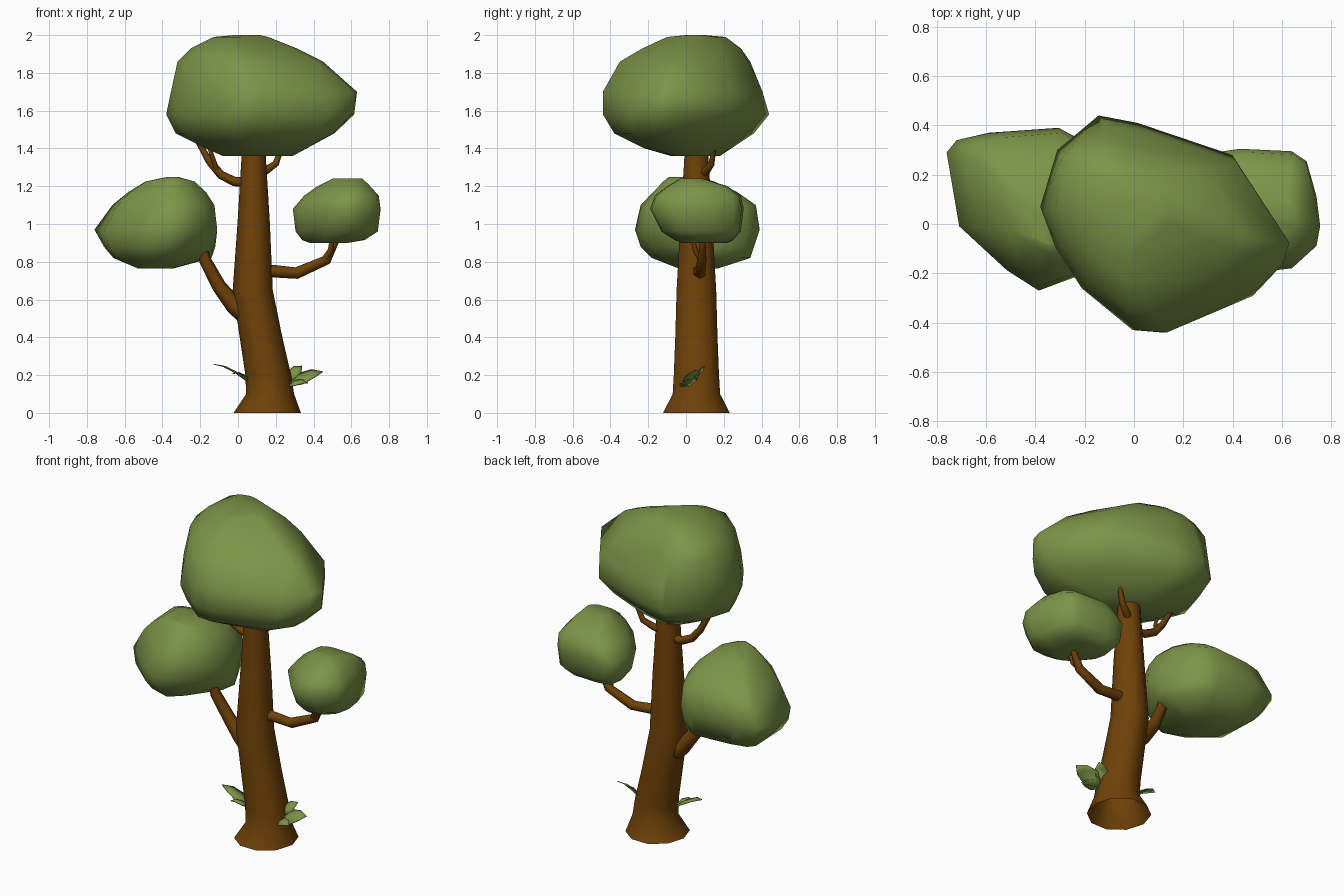
import bpy, bmesh, math
from mathutils import Vector, Matrix

if "Cube" in bpy.data.objects:
    bpy.data.objects.remove(bpy.data.objects["Cube"])


def material(name, rgb):
    m = bpy.data.materials.new(name)
    m.diffuse_color = (*rgb, 1)
    m.use_nodes = True
    m.node_tree.nodes["Principled BSDF"].inputs["Base Color"].default_value = m.diffuse_color
    return m


BARK = material("bark brown", (0.160, 0.054, 0.0025))
GREEN = material("leaf green", (0.205, 0.296, 0.065))


def finish(name, bm, mat, angle=None):
    mesh = bpy.data.meshes.new(name)
    bm.normal_update()
    bm.to_mesh(mesh)
    bm.free()
    mesh.materials.append(mat)
    ob = bpy.data.objects.new(name, mesh)
    bpy.context.collection.objects.link(ob)
    for p in mesh.polygons:
        p.use_smooth = True
    if angle:
        bpy.ops.object.select_all(action='DESELECT')
        ob.select_set(True)
        bpy.context.view_layer.objects.active = ob
        bpy.ops.object.shade_smooth_by_angle(angle=math.radians(angle))
    return ob


def loft(bm, rings, open_start=False):
    """Skin a list of equal-length point rings and cap the ends."""
    vs = [[bm.verts.new(p) for p in r] for r in rings]
    n = len(vs[0])
    faces = []
    for a, b in zip(vs, vs[1:]):
        for i in range(n):
            j = (i + 1) % n
            faces.append(bm.faces.new((a[i], a[j], b[j], b[i])))
    start = bm.faces.new(vs[0][::-1])
    faces += [start, bm.faces.new(vs[-1])]
    bmesh.ops.recalc_face_normals(bm, faces=faces)
    if open_start:
        bmesh.ops.delete(bm, geom=[start], context='FACES_ONLY')


def tube(bm, path, radii, sides=6):
    """Tapered limb along a path."""
    pts = [Vector(p) for p in path]
    rings = []
    for i, (p, r) in enumerate(zip(pts, radii)):
        t = (pts[min(i + 1, len(pts) - 1)] - pts[max(i - 1, 0)]).normalized()
        u = t.cross(Vector((0, 1, 0))).normalized()
        v = t.cross(u)
        rings.append([p + r * (math.cos(a) * u + math.sin(a) * v)
                      for a in (math.tau * k / sides for k in range(sides))])
    loft(bm, rings)


def crown(name, outline, levels, low={}, high={}):
    """Foliage blob: a plan outline fitted to a box (z, x0, x1, y0, y1) per level.
    low / high shift single outline points towards the bottom / top."""
    z0, z1 = levels[0][0], levels[-1][0]
    rings = []
    for z, x0, x1, y0, y1 in levels:
        s = 2 * (z - z0) / (z1 - z0) - 1
        shift = high if s > 0 else low
        pts = [(x + abs(s) * shift.get(i, (0, 0))[0], y + abs(s) * shift.get(i, (0, 0))[1])
               for i, (x, y) in enumerate(outline)]
        xs, ys = zip(*pts)
        ax, bx, ay, by = min(xs), max(xs), min(ys), max(ys)
        rings.append([(x0 + (x - ax) / (bx - ax) * (x1 - x0),
                       y0 + (y - ay) / (by - ay) * (y1 - y0), z) for x, y in pts])
    # the foliage is convex, so wrap the levels in a hull
    bm = bmesh.new()
    verts = [bm.verts.new(p) for r in rings for p in r]
    bmesh.ops.convex_hull(bm, input=verts)
    bmesh.ops.delete(bm, geom=[v for v in bm.verts if not v.link_faces], context='VERTS')
    bmesh.ops.recalc_face_normals(bm, faces=bm.faces[:])
    finish(name, bm, GREEN)


# Trunk: flared foot, open below, leaning and tapering upwards (z, centre x, radius)
bm = bmesh.new()
loft(bm, [[(cx + r * math.cos(math.tau * k / 10), 0.055 + 1.04 * r * math.sin(math.tau * k / 10), z)
           for k in range(10)]
          for z, cx, r in [(0, 0.155, 0.178), (0.10, 0.17, 0.127), (0.2, 0.16, 0.121),
                           (0.4, 0.122, 0.113), (0.65, 0.078, 0.106), (1.0, 0.083, 0.086),
                           (1.36, 0.083, 0.064), (1.45, 0.083, 0.06)]], open_start=True)
finish("trunk", bm, BARK, 50)

# Branches: each is a list of limbs (path, radii)
branches = {
    "lower_left_branch": [
        ([(0.05, .06, .52), (-.02, .06, .57), (-.10, .055, .67), (-.175, .03, .81), (-.19, .02, .88)],
         [.06, .048, .038, .032, .026])],
    "lower_right_branch": [
        ([(.10, .06, .75), (.19, .07, .75), (.31, .075, .74), (.47, .085, .81), (.53, .09, .93)],
         [.036, .033, .031, .026, .014]),
        ([(.45, .085, .80), (.49, .05, .86), (.50, .03, .94)], [.018, .015, .011])],
    "upper_left_branch": [
        ([(.06, .06, 1.22), (-.02, .065, 1.225), (-.09, .07, 1.26), (-.15, .07, 1.33), (-.22, .07, 1.45)],
         [.028, .025, .023, .020, .013]),
        ([(-.11, .07, 1.28), (-.13, .03, 1.34), (-.16, .02, 1.43)], [.015, .012, .009])],
    "upper_right_branch": [
        ([(.09, .07, 1.25), (.15, .11, 1.285), (.20, .135, 1.32), (.23, .15, 1.40)],
         [.024, .021, .018, .012])],
}
for name, limbs in branches.items():
    bm = bmesh.new()
    for path, radii in limbs:
        tube(bm, path, radii)
    finish(name, bm, BARK, 65)

# Foliage crowns
crown("top_crown",
      [(-.14, .44), (.02, .41), (.41, .28), (.54, .07), (.63, -.06), (.61, -.14), (.47, -.26),
       (.12, -.44), (0, -.43), (-.21, -.26), (-.32, -.09), (-.38, .07), (-.31, .30)],
      [(1.36, -.08, .29, -.08, .18), (1.40, -.17, .35, -.22, .24), (1.48, -.33, .51, -.38, .36),
       (1.58, -.38, .615, -.44, .44), (1.70, -.355, .63, -.44, .405), (1.86, -.32, .45, -.35, .34),
       (1.93, -.25, .31, -.23, .29), (1.99, -.13, .16, -.10, .21), (2.0, -.02, .12, 0, .1)],
      low={5: (.02, -.08), 6: (.08, -.10)},
      high={5: (-.05, 0), 6: (-.05, .02), 12: (-.05, .10)})
crown("left_crown",
      [(-.76, .29), (-.72, .34), (-.59, .37), (-.31, .39), (-.20, .33), (-.12, .17), (-.11, -.03),
       (-.22, -.22), (-.39, -.27), (-.51, -.18), (-.70, 0)],
      [(.765, -.53, -.34, -.04, .17), (.82, -.66, -.14, -.18, .34), (.88, -.71, -.12, -.24, .36),
       (.97, -.76, -.11, -.27, .39), (1.10, -.665, -.125, -.24, .37), (1.17, -.58, -.17, -.17, .27),
       (1.225, -.49, -.23, -.12, .15), (1.25, -.37, -.32, -.09, .06)],
      low={6: (-.04, .10), 7: (-.10, .05), 9: (-.05, -.05), 10: (-.06, -.06)},
      high={9: (-.04, -.03), 10: (-.06, -.06)})
crown("right_crown",
      [(.305, .27), (.36, .30), (.43, .31), (.64, .30), (.70, .26), (.74, .12), (.755, 0), (.74, -.08),
       (.64, -.17), (.55, -.18), (.45, -.12), (.31, .05), (.29, .15)],
      [(.90, .38, .58, -.02, .22), (.915, .34, .67, -.06, .25), (.96, .305, .74, -.13, .29),
       (1.08, .29, .755, -.19, .305), (1.15, .35, .745, -.165, .29), (1.20, .42, .70, -.10, .22),
       (1.24, .50, .66, -.03, .09)])


# Leaf sprouts at the foot: thin arched leaves (base, tip, width, roll)
def leaf(bm, base, tip, width, roll):
    a, b = Vector(base), Vector(tip)
    side = (b - a).cross(Vector((0, 0, 1))).normalized()
    side = Matrix.Rotation(roll, 3, b - a) @ side
    up = side.cross(b - a).normalized()
    mid = [bm.verts.new(a.lerp(b, t) + up * 0.02) for t in (0.35, 0.7)]
    ends = bm.verts.new(a), bm.verts.new(b)
    for s in (-1, 1):
        rim = [bm.verts.new(a.lerp(b, t) + side * s * w * width + up * 0.014)
               for t, w in ((0.4, 0.5), (0.75, 0.36))]
        for f in ((ends[0], rim[0], mid[0]), (mid[0], rim[0], rim[1], mid[1]),
                  (mid[1], rim[1], ends[1])):
            bm.faces.new(f if s > 0 else f[::-1])


sprouts = {
    "left_sprout": [((.06, .04, .16), (-.13, .03, .26), .10, 0), ((.06, .02, .17), (-.03, -.03, .21), .06, 0)],
    "right_sprout": [((.26, .03, .14), (.45, .03, .22), .11, .6), ((.26, .06, .16), (.34, .10, .25), .08, .6),
                     ((.26, .02, .14), (.37, -.02, .16), .07, .5)],
}
for name, leaves in sprouts.items():
    bm = bmesh.new()
    for args in leaves:
        leaf(bm, *args)
    ob = finish(name, bm, GREEN)
    solid = ob.modifiers.new("thickness", 'SOLIDIFY')
    solid.thickness = 0.004
